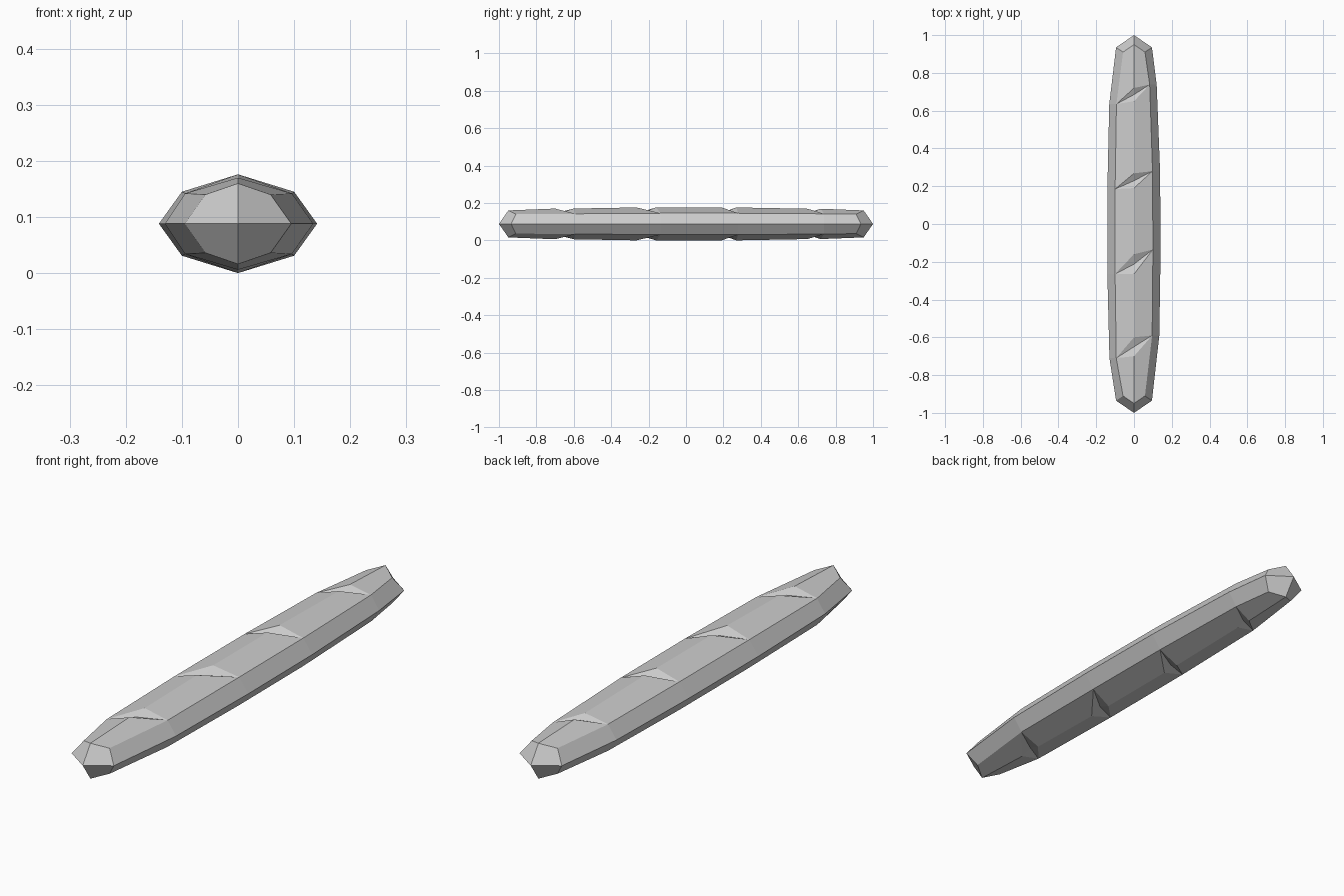
import bpy
import bmesh

cube = bpy.data.objects.get("Cube")
if cube:
    bpy.data.objects.remove(cube, do_unlink=True)

MID = 0.088  # height of the widest seam

# Colour
grey = bpy.data.materials.new("light grey crust")
grey.use_nodes = True
colour = (0.6, 0.6, 0.6, 1)
grey.diffuse_color = colour
grey.node_tree.nodes["Principled BSDF"].inputs["Base Color"].default_value = colour

bm = bmesh.new()


def vert(x, y, z):
    return bm.verts.new((x, y, z))


def end_ring(direction):
    """Small ring of the pointed end, with its tip."""
    d = direction
    side = [vert(s * 0.095, d * 0.935, MID) for s in (-1, 1)]
    shoulder = [vert(s * 0.058, d * 0.91, 0.14) for s in (-1, 1)]
    ridge = vert(0, d * 0.95, 0.16)
    tip = vert(0, d, MID)
    for i in (0, 1):
        bm.faces.new((tip, side[i], shoulder[i], ridge))
    return dict(side=side, shoulder=shoulder, front=ridge, back=ridge)


def slash_ring(y_left, y_right, front, back, widths, shoulders, top, valley):
    """Skewed ring with a diagonal cut across the crown."""
    ys = (y_left, y_right)
    side = [vert(s * w, y, MID) for s, w, y in zip((-1, 1), widths, ys)]
    shoulder = [vert(s * w, y, 0.145 if top > 0.172 else 0.142)
                for s, w, y in zip((-1, 1), shoulders, ys)]
    ridge_front, ridge_back = vert(0, front, top), vert(0, back, top)
    floor = vert(0, (front + back) / 2, valley)
    for sh in shoulder:
        bm.faces.new((sh, ridge_front, floor))
        bm.faces.new((sh, floor, ridge_back))
    return dict(side=side, shoulder=shoulder, front=ridge_front, back=ridge_back)


# Upper half: front end, four cuts, back end
rings = [
    end_ring(-1),
    slash_ring(-0.71, -0.59, -0.70, -0.60, (0.13, 0.134), (0.094, 0.096), 0.17, 0.152),
    slash_ring(-0.265, -0.135, -0.265, -0.16, (0.141, 0.141), (0.1, 0.1), 0.176, 0.155),
    slash_ring(0.185, 0.28, 0.19, 0.268, (0.141, 0.138), (0.1, 0.098), 0.176, 0.156),
    slash_ring(0.635, 0.738, 0.65, 0.72, (0.131, 0.12), (0.093, 0.083), 0.169, 0.153),
    end_ring(1),
]

# Panels joining neighbouring rings
for a, b in zip(rings, rings[1:]):
    for i in (0, 1):
        bm.faces.new((a["side"][i], b["side"][i], b["shoulder"][i], a["shoulder"][i]))
        bm.faces.new((a["shoulder"][i], b["shoulder"][i], b["front"], a["back"]))

# Underside mirrored across the seam
upper = bm.verts[:] + bm.edges[:] + bm.faces[:]
copy = bmesh.ops.duplicate(bm, geom=upper)["geom"]
for v in copy:
    if isinstance(v, bmesh.types.BMVert):
        v.co.z = 2 * MID - v.co.z
bmesh.ops.remove_doubles(bm, verts=bm.verts[:], dist=0.0005)
bmesh.ops.recalc_face_normals(bm, faces=bm.faces[:])

mesh = bpy.data.meshes.new("loaf")
bm.to_mesh(mesh)
bm.free()
mesh.materials.append(grey)
loaf = bpy.data.objects.new("loaf", mesh)
bpy.context.collection.objects.link(loaf)
